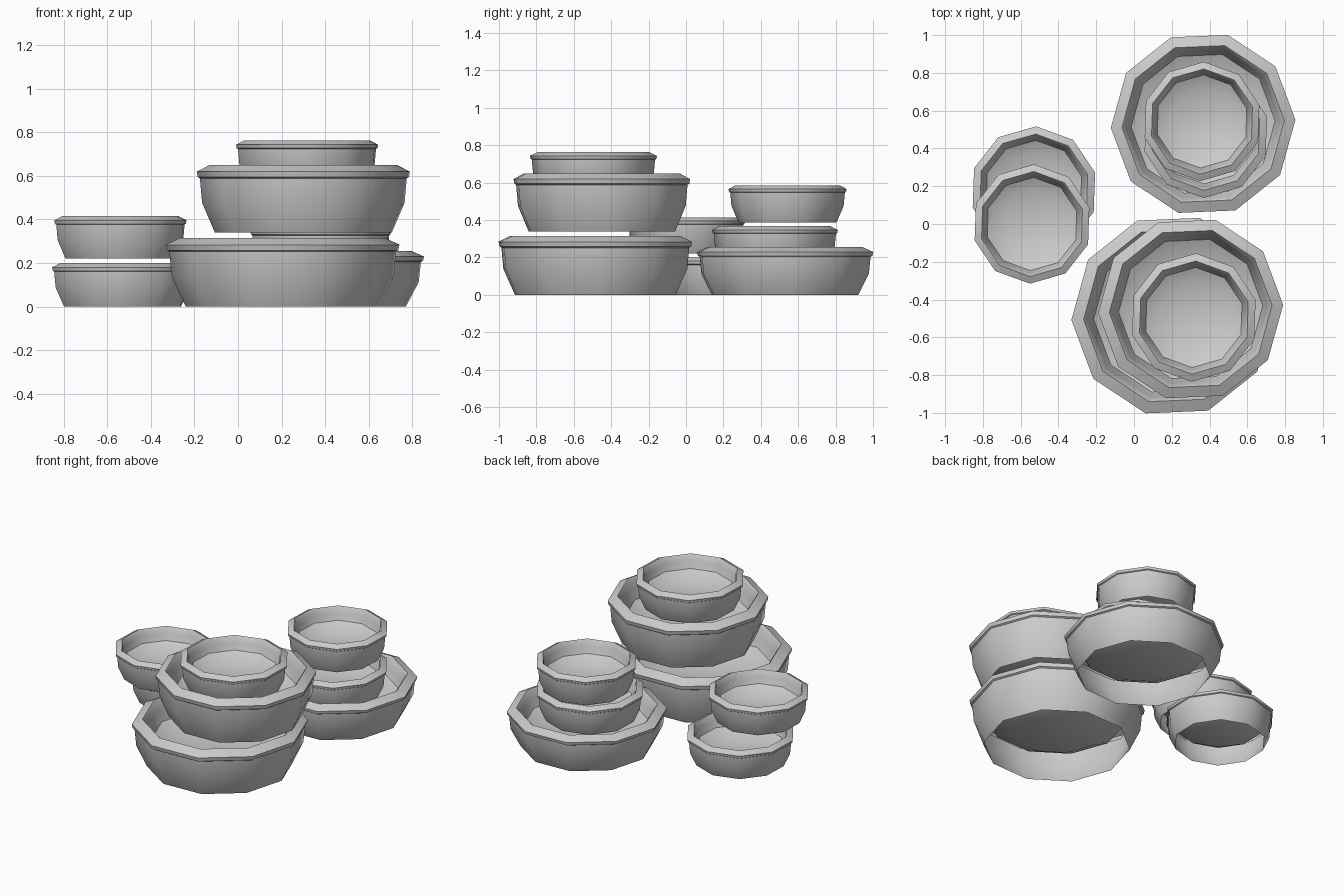
import bpy
from math import sin, cos, pi, radians

if "Cube" in bpy.data.objects:
    bpy.data.objects.remove(bpy.data.objects["Cube"])

SIDES = 10
# Bowl section (radius, height) as fractions: open-bottomed skirt, lip, shallow dish
PROFILE = [(0.83, 0.0), (0.95, 0.44), (0.97, 0.80), (0.99, 0.82), (1.0, 0.90),
           (0.88, 1.0), (0.86, 0.96), (0.83, 0.78), (0.78, 0.57), (0.56, 0.38)]


def bowl(name, x, y, z, radius, height, turn):
    verts, faces = [], []
    for r, h in PROFILE:
        for i in range(SIDES):
            a = 2 * pi * i / SIDES + radians(turn)
            verts.append((r * radius * cos(a), r * radius * sin(a), h * height))
    for k in range(len(PROFILE) - 1):
        for i in range(SIDES):
            j = (i + 1) % SIDES
            a, b = k * SIDES, (k + 1) * SIDES
            faces.append((a + i, a + j, b + j, b + i))
    # Dish floor
    last = (len(PROFILE) - 1) * SIDES
    faces.append(tuple(range(last, last + SIDES)))
    mesh = bpy.data.meshes.new(name)
    mesh.from_pydata(verts, [], faces)
    ob = bpy.data.objects.new(name, mesh)
    ob.location = (x, y, z)
    bpy.context.collection.objects.link(ob)
    bpy.ops.object.select_all(action='DESELECT')
    ob.select_set(True)
    bpy.context.view_layer.objects.active = ob
    bpy.ops.object.shade_smooth_by_angle(angle=radians(40))
    return ob


# Left stack
bowl("left_lower_bowl", -0.53, 0.18, 0.0, 0.337, 0.20, 16)
bowl("left_upper_bowl", -0.54, 0.0, 0.22, 0.316, 0.195, 16)
# Front stack
bowl("front_large_bowl", 0.205, -0.485, 0.0, 0.537, 0.315, 2.5)
bowl("front_middle_bowl", 0.30, -0.45, 0.34, 0.49, 0.31, 2.5)
bowl("front_top_bowl", 0.317, -0.495, 0.563, 0.34, 0.20, 16)
# Back stack
bowl("back_large_bowl", 0.366, 0.53, 0.0, 0.489, 0.255, 2.5)
bowl("back_middle_bowl", 0.38, 0.475, 0.167, 0.337, 0.20, 16)
bowl("back_top_bowl", 0.36, 0.543, 0.388, 0.316, 0.198, 16)
